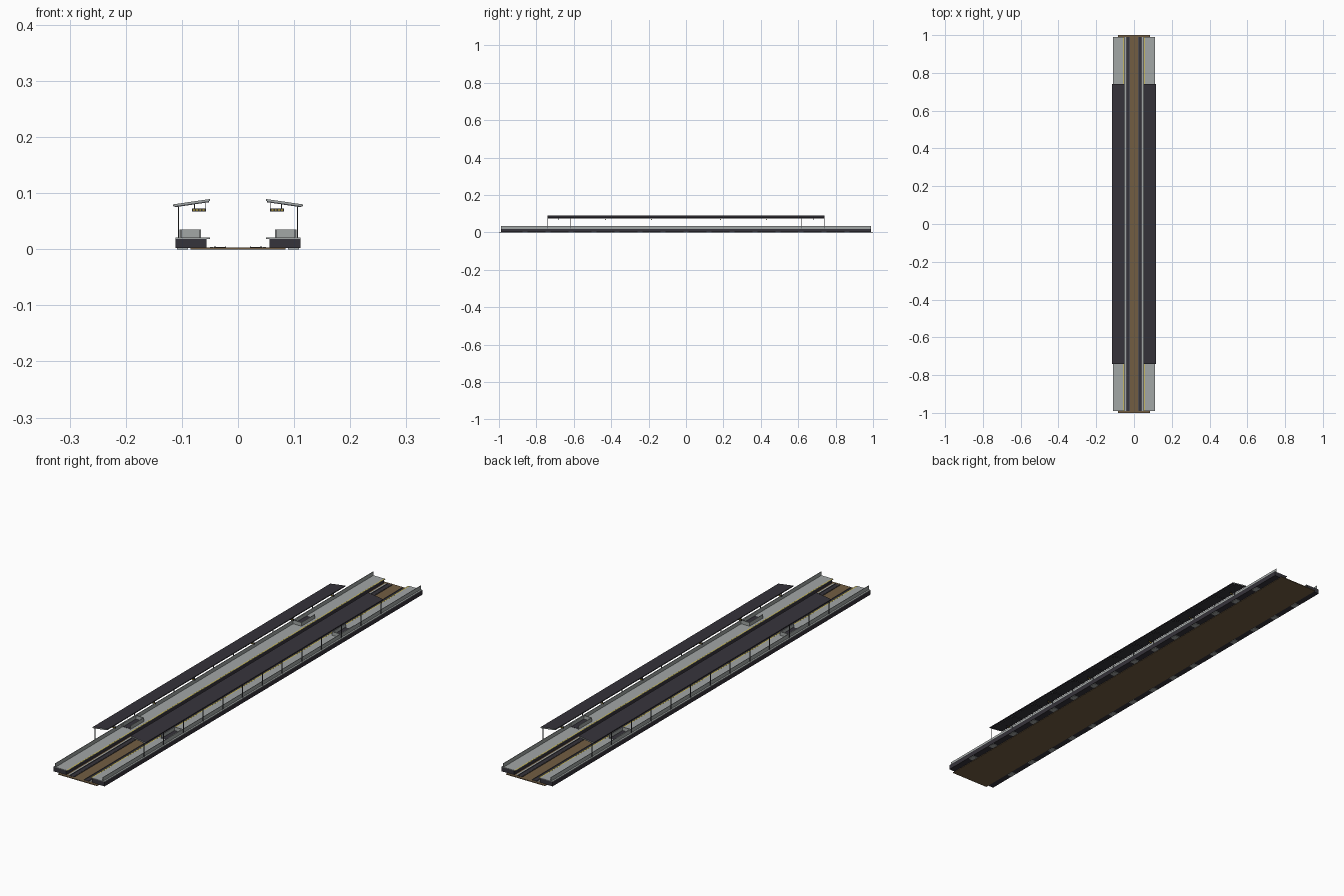
import bpy, bmesh

if "Cube" in bpy.data.objects:
    bpy.data.objects.remove(bpy.data.objects["Cube"])

def material(name, r, g, b):
    m = bpy.data.materials.new(name)
    m.diffuse_color = (r, g, b, 1)
    m.use_nodes = True
    m.node_tree.nodes["Principled BSDF"].inputs["Base Color"].default_value = m.diffuse_color
    return m

CONCRETE = material("concrete_grey", 0.36, 0.385, 0.38)
DARK = material("dark_slate", 0.036, 0.033, 0.043)
BROWN = material("ballast_brown", 0.17, 0.11, 0.055)
METAL = material("post_metal", 0.07, 0.075, 0.085)
RAIL = material("rail_steel", 0.13, 0.13, 0.14)
YELLOW = material("safety_yellow", 0.80, 0.58, 0.02)

def finish(name, bm, *mats):
    bmesh.ops.recalc_face_normals(bm, faces=bm.faces)
    me = bpy.data.meshes.new(name)
    bm.to_mesh(me)
    bm.free()
    for m in mats:
        me.materials.append(m)
    ob = bpy.data.objects.new(name, me)
    bpy.context.collection.objects.link(ob)
    return ob

def prism(bm, profile, y0, y1):
    """Extrude an (x, z) profile from y0 to y1."""
    a = [bm.verts.new((x, y0, z)) for x, z in profile]
    b = [bm.verts.new((x, y1, z)) for x, z in profile]
    n = len(a)
    bm.faces.new(a)
    bm.faces.new(b[::-1])
    for i in range(n):
        j = (i + 1) % n
        bm.faces.new((a[i], b[i], b[j], a[j]))

def part(name, mats, items, mirror=True):
    """items: (profile, y0, y1); mirrored to the opposite side of the line."""
    bm = bmesh.new()
    for profile, y0, y1 in items:
        prism(bm, profile, y0, y1)
        if mirror:
            prism(bm, [(-x, z) for x, z in profile], y0, y1)
    return finish(name, bm, *mats)

def rect(x0, x1, z0, z1):
    return [(x0, z0), (x1, z0), (x1, z1), (x0, z1)]

L = 0.99         # half platform length
C = 0.74         # half canopy length
posts = [-0.738 + 0.123 * i for i in range(13)]

# ground bed and the two slab tracks
part("ground_bed", [BROWN], [(rect(-0.085, 0.085, 0, 0.003), -1, 1)], False)
part("drain_strip", [CONCRETE], [(rect(0.0435, 0.050, 0.002, 0.0036), -L, L)])
part("track_slabs", [DARK], [(rect(0.021, 0.0425, 0.002, 0.0042), -L, L)])
part("rails", [RAIL], [(rect(x - 0.0008, x + 0.0008, 0.003, 0.006), -L, L)
                       for x in (0.0228, 0.0407)])

# platforms: dark body, concrete deck with overhanging lip, footings
part("platform_body", [DARK], [(rect(0.056, 0.1115, 0.002, 0.0185), -L, L)])
part("platform_deck", [CONCRETE], [(rect(0.050, 0.1115, 0.0185, 0.0205), -L, L)])
part("platform_footings", [CONCRETE], [(rect(0.089, 0.109, 0, 0.003), y - 0.014, y + 0.014)
                                       for y in [-0.861 + 0.123 * i for i in range(15)]])
part("safety_line", [YELLOW], [(rect(0.0525, 0.055, 0.0203, 0.0207), -L, L)])

# low wall along the outer edge
part("outer_wall", [CONCRETE], [(rect(0.1025, 0.1045, 0.02, 0.0354), -L, L)])

# stairwells: two side walls, an end wall and a dark opening
stairs, holes = [], []
for s in (-1, 1):
    y0, y1 = sorted((s * 0.49, s * 0.575))
    ye = s * 0.49
    stairs += [(rect(0.066, 0.0685, 0.02, 0.035), y0, y1),
               (rect(0.100, 0.1025, 0.02, 0.035), y0, y1),
               (rect(0.0685, 0.100, 0.02, 0.035), min(ye, ye + s * 0.003), max(ye, ye + s * 0.003))]
    holes.append((rect(0.0685, 0.100, 0.0203, 0.0212), y0 + 0.003, y1 - 0.003))
part("stairwell_walls", [CONCRETE], stairs)
part("stairwell_opening", [DARK], holes)

# sloping canopy roofs: dark sheet with grey end faces
def roof_z(x):
    return 0.0765 + (0.1155 - x) * (0.0095 / 0.0655)

def sloped(x0, x1, low, high):
    return [(x0, roof_z(x0) + low), (x1, roof_z(x1) + low),
            (x1, roof_z(x1) + high), (x0, roof_z(x0) + high)]

roof = part("canopy_roof", [DARK, CONCRETE], [(sloped(0.050, 0.1155, 0, 0.0035), -C, C)])
for f in roof.data.polygons:
    f.material_index = 1 if abs(f.normal.y) > 0.5 else 0

# rafters, long purlins and posts
part("canopy_rafters", [METAL], [(sloped(0.052, 0.113, -0.002, 0.0003), y - 0.001, y + 0.001)
                                 for y in posts])
part("canopy_purlin", [METAL], [(rect(0.105, 0.1075, 0.0755, 0.078), -C, C)])
part("canopy_posts", [METAL], [(rect(0.1053, 0.1073, 0.02, 0.078), y - 0.0012, y + 0.0012)
                               for y in posts])

# hanging boards with small yellow panels on both faces
boards, hangers, panels = [], [], []
for y in (-0.68, -0.43, -0.185, 0.185, 0.43, 0.68):
    boards.append((rect(0.057, 0.082, 0.067, 0.073), y - 0.0015, y + 0.0015))
    hangers += [(rect(x - 0.0005, x + 0.0005, 0.072, roof_z(x) + 0.001), y - 0.0005, y + 0.0005)
                for x in (0.0585, 0.0775)]
    panels += [(rect(x, x + 0.0035, 0.069, 0.071), y - 0.002, y + 0.002)
               for x in (0.060, 0.0655, 0.071, 0.0765)]
part("hanging_boards", [DARK], boards)
part("board_hangers", [METAL], hangers)
part("board_panels", [YELLOW], panels)
